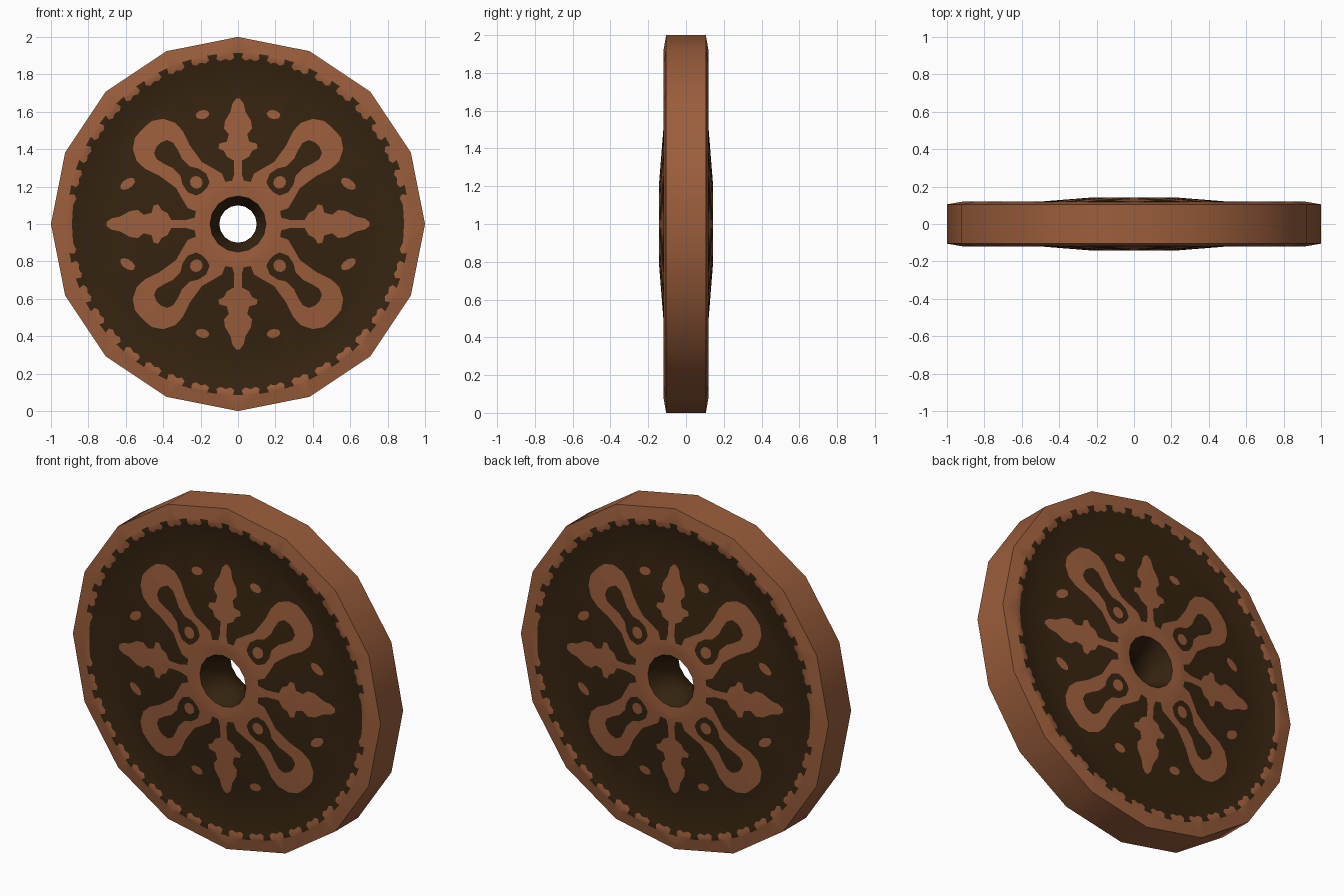
import bpy, bmesh, math
from mathutils import Vector
from mathutils.geometry import delaunay_2d_cdt

if "Cube" in bpy.data.objects:
    bpy.data.objects.remove(bpy.data.objects["Cube"])

N = 16
STEP = 2 * math.pi / N
# half-thickness profile: (radius, depth)
PROFILE = [(0.10, 0.05), (0.15, 0.14), (0.21, 0.143), (0.50, 0.12),
           (0.79, 0.095), (0.92, 0.119), (1.0, 0.105)]


def poly_radius(x, z):
    # radius measured on the 16-sided outline
    a = math.atan2(z, x) % STEP - STEP / 2
    return math.hypot(x, z) * math.cos(a) / math.cos(STEP / 2)


def depth(r):
    for (r0, d0), (r1, d1) in zip(PROFILE, PROFILE[1:]):
        if r <= r1:
            return d0 + (d1 - d0) * max(0, (r - r0) / (r1 - r0))
    return PROFILE[-1][1]


def place(points, angle, scale=1.0, offset=0.0):
    c, s = math.cos(angle), math.sin(angle)
    return [((u * scale) * c - v * s, (u * scale) * s + v * c) for u, v in points]


def mirrored(half):
    return half + [(u, -v) for u, v in reversed(half) if v != 0]


def oval(cx, cy, a, b, tilt=0.0, n=10):
    c, s = math.cos(tilt), math.sin(tilt)
    out = []
    for i in range(n):
        t = 2 * math.pi * i / n
        p, q = a * math.cos(t), b * math.sin(t)
        out.append((cx + p * c - q * s, cy + p * s + q * c))
    return out


def inside(poly, x, y):
    hit = False
    for i in range(len(poly)):
        (x0, y0), (x1, y1) = poly[i - 1], poly[i]
        if (y0 > y) != (y1 > y) and x < (x1 - x0) * (y - y0) / (y1 - y0) + x0:
            hit = not hit
    return hit


# ornament shapes, drawn pointing along +u
leaf = mirrored([(0.20, 0.04), (0.27, 0.02), (0.34, 0.022), (0.36, 0.06), (0.39, 0.075),
                 (0.405, 0.105), (0.43, 0.10), (0.44, 0.06), (0.48, 0.05), (0.51, 0.075),
                 (0.55, 0.07), (0.60, 0.04), (0.645, 0.03), (0.67, 0.01)])
petal = mirrored([(0.16, 0.09), (0.25, 0.13), (0.31, 0.115), (0.37, 0.098), (0.48, 0.115),
                  (0.56, 0.143), (0.62, 0.145), (0.68, 0.115), (0.715, 0.065), (0.72, 0.02)])
slot = mirrored([(0.255, 0.02), (0.265, 0.05), (0.31, 0.07), (0.36, 0.06), (0.40, 0.035),
                 (0.46, 0.035), (0.50, 0.05), (0.55, 0.062), (0.585, 0.05), (0.60, 0.015)])
drop = oval(0.315, 0, 0.035, 0.033)

light_shapes, slots, dots = [oval(0, 0, 0.235, 0.235, 0, 24)], [], []
for k in range(4):
    a = k * math.pi / 2
    light_shapes.append(place(leaf, a, 1.05 if k % 2 == 0 else 1.0))
    light_shapes.append(place(petal, a + math.pi / 4))
    slots.append(place(slot, a + math.pi / 4))
    dots.append(place(drop, a + math.pi / 4))
for sx in (-1, 1):
    for sz in (-1, 1):
        dots.append(oval(sx * 0.19, sz * 0.585, 0.037, 0.024, -sx * sz * 0.2))
        dots.append(oval(sx * 0.59, sz * 0.215, 0.045, 0.025, -sx * sz * 0.6))

# notched edge of the dark panel
panel = []
notches = [side + i * 8.72 for side in (90, 270) for i in range(-9, 10)]
for a in notches:
    for da, r in ((-4.3, 0.885), (-2.6, 0.875), (-1.3, 0.888), (-1.7, 0.915),
                  (1.7, 0.915), (1.3, 0.888), (2.6, 0.875)):
        t = math.radians(a + da)
        panel.append((r * math.cos(t), r * math.sin(t)))
    if a in (notches[18], notches[-1]):
        for da in (5, 8, 11.5, 15, 18):
            t = math.radians(a + da)
            panel.append((0.887 * math.cos(t), 0.887 * math.sin(t)))

# flat layout: profile rings, spokes and ornament outlines cut into one sheet
pts, edges = [], []


def add_loop(loop):
    b = len(pts)
    pts.extend(Vector(p) for p in loop)
    edges.extend((b + i, b + (i + 1) % len(loop)) for i in range(len(loop)))


for r, _ in PROFILE:
    add_loop([(r * math.cos(i * STEP), r * math.sin(i * STEP)) for i in range(N)])
for i in range(N):
    for k in range(len(PROFILE) - 1):
        edges.append((k * N + i, (k + 1) * N + i))
for loop in light_shapes + slots + dots + [panel]:
    add_loop(loop)
res = delaunay_2d_cdt(pts, edges, [], 0, 1e-5)
verts2, tris = res[0], res[2]


def is_light(x, z):
    if poly_radius(x, z) < 0.15:
        return False
    if not inside(panel, x, z):
        return True
    if any(inside(p, x, z) for p in dots):
        return True
    if any(inside(p, x, z) for p in slots):
        return False
    return any(inside(p, x, z) for p in light_shapes)


# wheel body: front sheet, mirrored back sheet, outer and bore walls
bm = bmesh.new()
sheets = []
for sign in (-1, 1):
    sheets.append([bm.verts.new((p.x, sign * depth(poly_radius(p.x, p.y)), p.y + 1))
                   for p in verts2])
border = {}
for t in tris:
    c = sum((verts2[i] for i in t), Vector((0, 0))) / 3
    if poly_radius(c.x, c.y) < 0.0999:
        continue
    mat = 0 if is_light(c.x, c.y) else 1
    for sheet in sheets:
        bm.faces.new([sheet[i] for i in t]).material_index = mat
    for i in range(len(t)):
        key = tuple(sorted((t[i - 1], t[i])))
        border[key] = border.get(key, 0) + 1
for (a, b), n in border.items():
    if n == 1:
        f = bm.faces.new((sheets[0][a], sheets[0][b], sheets[1][b], sheets[1][a]))
        f.material_index = 0 if verts2[a].length > 0.5 else 1
bmesh.ops.delete(bm, geom=[v for v in bm.verts if not v.link_faces], context='VERTS')
bmesh.ops.recalc_face_normals(bm, faces=bm.faces[:])

mesh = bpy.data.meshes.new("carved_wheel")
bm.to_mesh(mesh)
bm.free()
for name, col in (("warm_brown", (0.33, 0.112, 0.045, 1)), ("dark_brown", (0.036, 0.017, 0.005, 1))):
    m = bpy.data.materials.new(name)
    m.diffuse_color = col
    m.use_nodes = True
    m.node_tree.nodes["Principled BSDF"].inputs["Base Color"].default_value = m.diffuse_color
    mesh.materials.append(m)
wheel = bpy.data.objects.new("carved_wheel", mesh)
bpy.context.collection.objects.link(wheel)
bpy.context.view_layer.objects.active = wheel
wheel.select_set(True)
bpy.ops.object.shade_smooth_by_angle(angle=math.radians(30))
